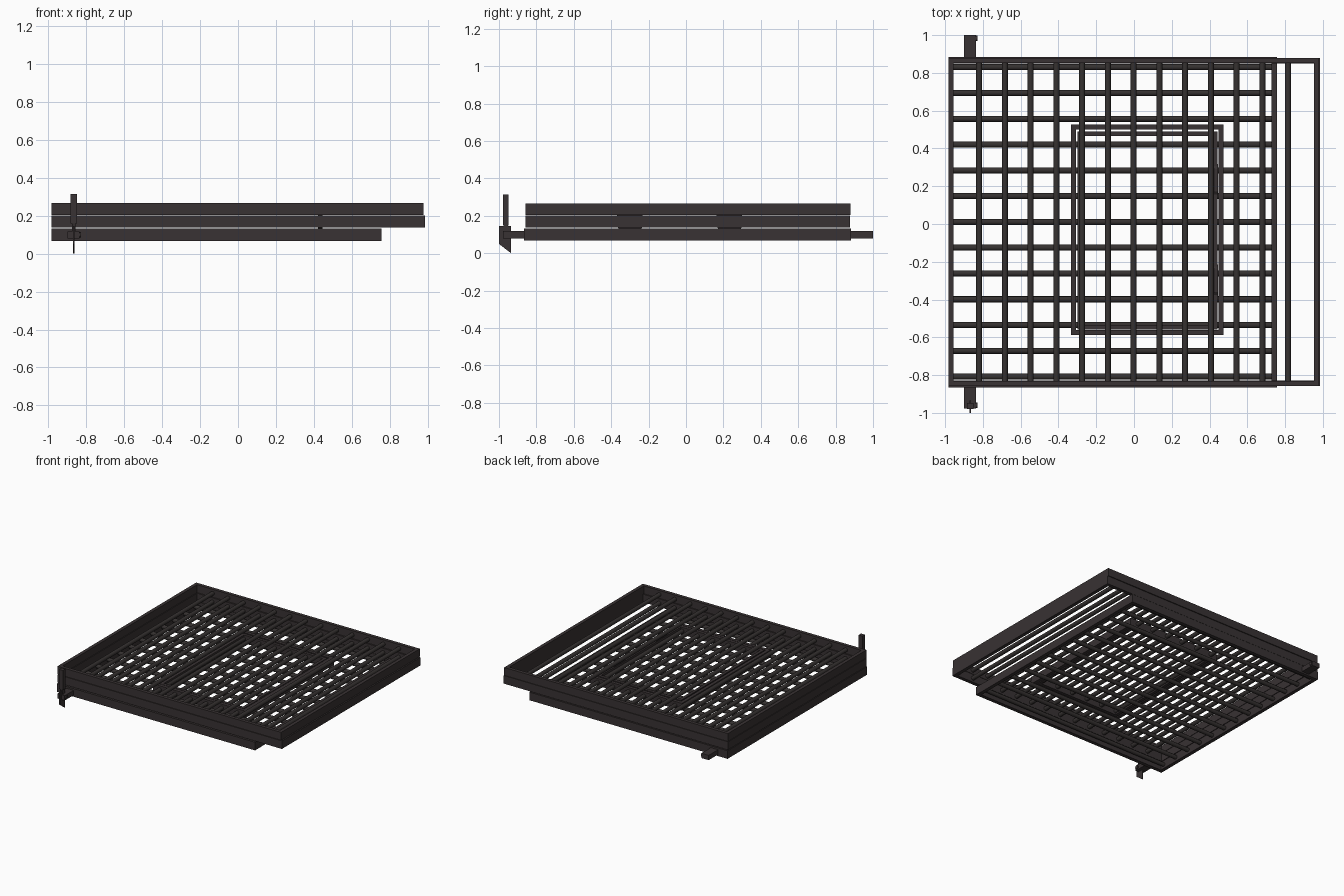
import bpy, bmesh, math
from mathutils import Vector, Matrix

if "Cube" in bpy.data.objects:
    bpy.data.objects.remove(bpy.data.objects["Cube"])


def material(name, rgb):
    m = bpy.data.materials.new(name)
    m.diffuse_color = (*rgb, 1)
    m.use_nodes = True
    m.node_tree.nodes["Principled BSDF"].inputs["Base Color"].default_value = m.diffuse_color
    return m


IRON = material("dark_iron", (0.040, 0.032, 0.033))
BAR = material("worn_bar_iron", (0.036, 0.031, 0.030))


def finish(name, bm, mat, smooth=False):
    bmesh.ops.recalc_face_normals(bm, faces=bm.faces[:])
    if smooth:
        for f in bm.faces:
            f.smooth = len(f.verts) == 4
    me = bpy.data.meshes.new(name)
    bm.to_mesh(me)
    bm.free()
    me.materials.append(mat)
    ob = bpy.data.objects.new(name, me)
    bpy.context.collection.objects.link(ob)
    return ob


def add_box(bm, x0, x1, y0, y1, z0, z1):
    c = Vector(((x0 + x1) / 2, (y0 + y1) / 2, (z0 + z1) / 2))
    s = Matrix.Diagonal((x1 - x0, y1 - y0, z1 - z0, 1))
    bmesh.ops.create_cube(bm, size=1, matrix=Matrix.Translation(c) @ s)


def add_rod(bm, a, b, r, sides=12):
    a, b = Vector(a), Vector(b)
    rot = (b - a).to_track_quat('Z', 'Y').to_matrix().to_4x4()
    bmesh.ops.create_cone(bm, cap_ends=True, segments=sides, radius1=r, radius2=r,
                          depth=(b - a).length,
                          matrix=Matrix.Translation((a + b) / 2) @ rot)


def box(name, *d, mat=IRON):
    bm = bmesh.new()
    add_box(bm, *d)
    return finish(name, bm, mat)


def prism(name, pts, x0, x1, mat=IRON):
    """Profile in the y-z plane, extruded along x."""
    bm = bmesh.new()
    f = bm.faces.new([bm.verts.new((x0, y, z)) for y, z in pts])
    r = bmesh.ops.extrude_face_region(bm, geom=[f])
    for v in r["geom"]:
        if isinstance(v, bmesh.types.BMVert):
            v.co.x = x1
    return finish(name, bm, mat)


def frame(name, x0, x1, y0, y1, z0, z1, t):
    """Rectangular frame with four walls of thickness t."""
    bm = bmesh.new()
    rings = []
    for z in (z0, z1):
        for i in (0, t):
            rings.append([bm.verts.new(p) for p in (
                (x0 + i, y0 + i, z), (x1 - i, y0 + i, z),
                (x1 - i, y1 - i, z), (x0 + i, y1 - i, z))])
    lo, li, ho, hi = rings
    for a, b in ((lo, li), (li, hi), (hi, ho), (ho, lo)):
        for k in range(4):
            n = (k + 1) % 4
            bm.faces.new((a[k], a[n], b[n], b[k]))
    return finish(name, bm, IRON)


# Three stacked frames
frame("top_frame", -0.983, 0.979, -0.858, 0.880, 0.205, 0.267, 0.027)
frame("middle_frame", -0.983, 0.985, -0.857, 0.878, 0.137, 0.201, 0.028)
frame("bottom_frame", -0.983, 0.756, -0.866, 0.883, 0.068, 0.132, 0.028)

# Lengthwise bars in the bottom frame
bm = bmesh.new()
for i in range(13):
    y = -0.808 + i * 0.1365
    add_rod(bm, (-0.965, y, 0.100), (0.735, y, 0.100), 0.016)
finish("lengthwise_bars", bm, BAR, True)

# Crosswise bars, repeated in the middle and top frames
for n, z in (("middle", 0.168), ("top", 0.235)):
    bm = bmesh.new()
    for i in range(13):
        x = -0.82 + i * 0.1363
        add_rod(bm, (x, -0.84, z), (x, 0.86, z), 0.016)
    finish(n + "_crosswise_bars", bm, BAR, True)

# Hatch: surround with a slightly smaller hatch frame inside
frame("hatch_surround", -0.333, 0.473, -0.588, 0.527, 0.140, 0.198, 0.026)
frame("hatch_frame", -0.298, 0.441, -0.558, 0.490, 0.140, 0.198, 0.024)

# Hinges with tapered ends
for n, y in (("front", -0.300), ("rear", 0.232)):
    prism(n + "_hinge", [(y - 0.085, 0.155), (y - 0.06, 0.133), (y + 0.06, 0.133),
                         (y + 0.085, 0.155), (y + 0.085, 0.192), (y + 0.06, 0.209),
                         (y - 0.06, 0.209), (y - 0.085, 0.192)], 0.421, 0.445)

# Pivot stubs at both sides, each with a small pin
for n, y0, y1, py in (("front", -0.978, -0.855, -0.960), ("rear", 0.870, 1.0, 0.983)):
    box(n + "_pivot_stub", -0.899, -0.836, y0, y1, 0.080, 0.118)
    bm = bmesh.new()
    add_rod(bm, (-0.870, py, 0.099), (-0.828, py, 0.099), 0.014)
    finish(n + "_pivot_pin", bm, IRON, True)

# Latch: slanted thin plate and upright handle
prism("latch_plate", [(-1.0, 0.147), (-1.0, 0.050), (-0.935, 0.0),
                      (-0.935, 0.147)], -0.871, -0.863)
box("latch_handle", -0.884, -0.850, -0.979, -0.948, 0.160, 0.315)
prism("latch_neck", [(-0.979, 0.160), (-0.970, 0.115), (-0.957, 0.115),
                     (-0.948, 0.160)], -0.876, -0.858)
